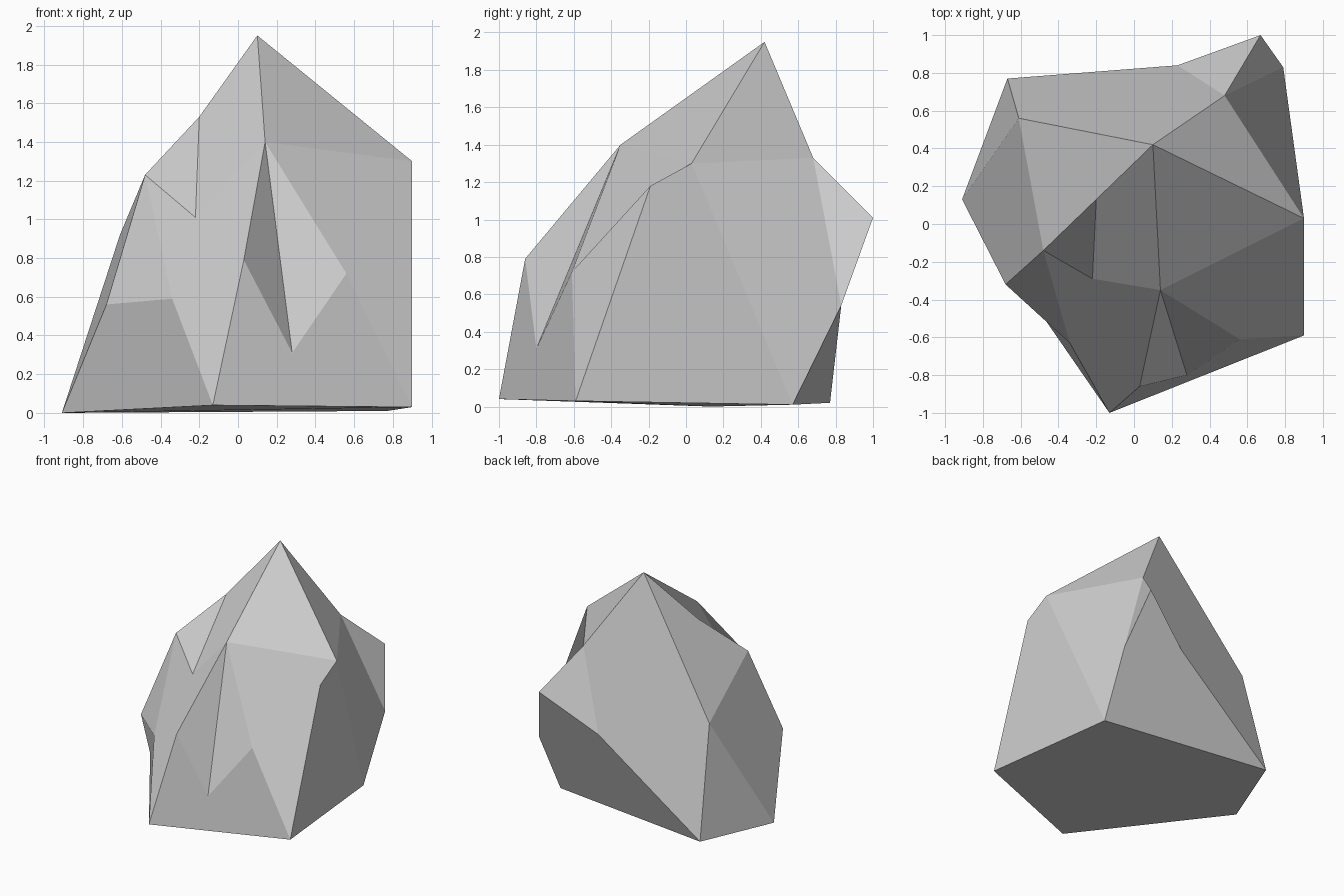
import bpy
import bmesh

# Remove the default cube
cube = bpy.data.objects.get("Cube")
if cube:
    bpy.data.objects.remove(cube, do_unlink=True)

# Single stone colour
stone = bpy.data.materials.new("stone_grey")
stone.use_nodes = True
grey = (0.6, 0.6, 0.6, 1)
stone.diffuse_color = grey
for node in stone.node_tree.nodes:
    if node.type == "BSDF_PRINCIPLED":
        node.inputs["Base Color"].default_value = grey
        node.inputs["Roughness"].default_value = 0.9

# Corners of the boulder, named by where they sit
corners = {
    # foot
    "foot_front": (-.13, -1, .04),
    "foot_left": (.9, -.59, .03),
    "foot_back": (.77, .57, .01),
    "foot_far": (-.67, .77, .02),
    "foot_right": (-.91, .13, 0),
    # crown
    "peak": (.1, .42, 1.95),
    "brow": (.14, -.35, 1.4),
    "shoulder": (.9, .03, 1.3),
    "shoulder_low": (.9, -.19, 1.18),
    "saddle": (.48, .68, 1.33),
    # rear spur
    "spur": (.67, 1, 1.01),
    "spur_low": (.79, .83, .54),
    "spur_inner": (.23, .84, .71),
    # right side
    "flank": (-.61, .56, .92),
    "flank_low": (-.68, -.32, .56),
    "ledge": (-.48, -.14, 1.23),
    "notch_top": (-.2, .13, 1.53),
    "notch": (-.22, -.29, 1.01),
    "chin": (-.34, -.63, .59),
    # front cleft
    "nose": (.03, -.86, .79),
    "cleft": (.28, -.8, .31),
    "cheek": (.56, -.61, .72),
}

# Flat facets, each a loop of corner names
facets = [
    # underside
    "foot_front foot_left foot_back foot_far foot_right",
    # left and rear
    "foot_left foot_back shoulder shoulder_low",
    "shoulder foot_back spur_low saddle",
    "peak shoulder saddle",
    "saddle spur_low spur",
    "spur spur_inner saddle",
    "foot_back spur_low spur spur_inner foot_far",
    "foot_far spur_inner saddle peak flank",
    # right
    "foot_far flank foot_right",
    "flank peak notch_top ledge",
    "flank ledge flank_low foot_right",
    "ledge notch_top notch",
    "ledge chin flank_low",
    "foot_right flank_low chin foot_front",
    # front
    "peak notch_top notch brow",
    "ledge notch brow nose foot_front chin",
    "brow nose cleft",
    "brow cleft cheek",
    "foot_front nose cleft cheek foot_left",
    "brow cheek foot_left shoulder_low shoulder",
    "brow shoulder peak",
]

# Build the boulder
bm = bmesh.new()
points = {name: bm.verts.new(co) for name, co in corners.items()}
for loop in facets:
    bm.faces.new([points[name] for name in loop.split()])
bmesh.ops.recalc_face_normals(bm, faces=bm.faces)

mesh = bpy.data.meshes.new("boulder")
bm.to_mesh(mesh)
bm.free()
mesh.materials.append(stone)
boulder = bpy.data.objects.new("boulder", mesh)
bpy.context.collection.objects.link(boulder)
